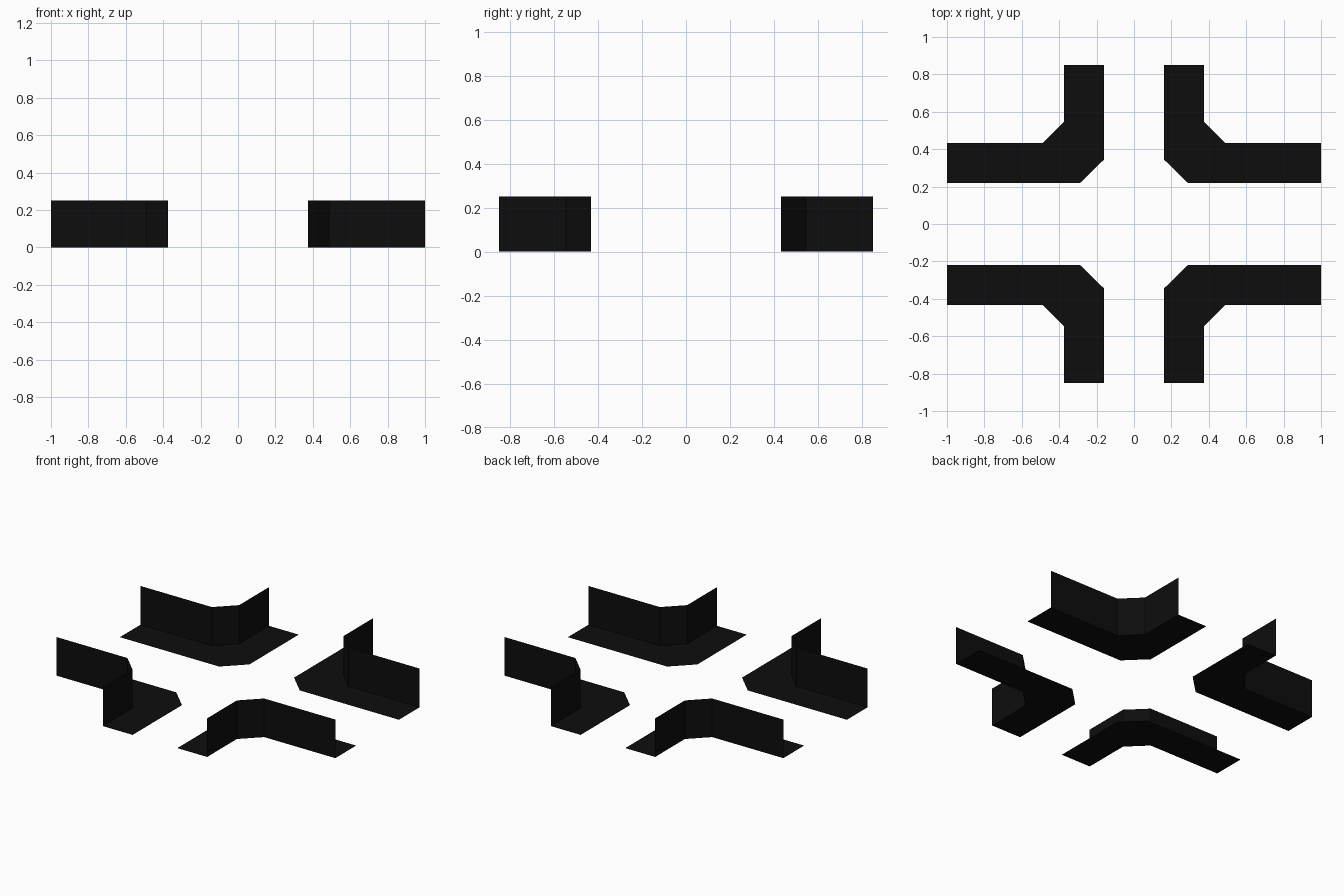
import bpy

if "Cube" in bpy.data.objects:
    bpy.data.objects.remove(bpy.data.objects["Cube"])

# Single near-black colour
black = bpy.data.materials.new("soft_black")
black.diffuse_color = (0.004, 0.004, 0.004, 1)
black.use_nodes = True
black.node_tree.nodes["Principled BSDF"].inputs["Base Color"].default_value = black.diffuse_color

HEIGHT = 0.25
# Plan outlines of one corner: edge facing the crossing, and the outer edge
inner = [(1.0, 0.219), (0.289, 0.219), (0.16, 0.345), (0.16, 0.85)]
outer = [(1.0, 0.432), (0.49, 0.432), (0.374, 0.546), (0.374, 0.85)]


def strip(name, path_a, path_b):
    """Open sheet of quads between two paths, mirrored to all four corners."""
    n = len(path_a)
    faces = [(i, n + i, n + i + 1, i + 1) for i in range(n - 1)]
    mesh = bpy.data.meshes.new(name)
    mesh.from_pydata(path_a + path_b, [], faces)
    mesh.materials.append(black)
    obj = bpy.data.objects.new(name, mesh)
    bpy.context.collection.objects.link(obj)
    mirror = obj.modifiers.new("four_corners", 'MIRROR')
    mirror.use_axis = (True, True, False)
    mirror.use_mirror_merge = False
    return obj


def at(path, z):
    return [(x, y, z) for x, y in path]


# Flat pavement, normals up
strip("pavement", at(outer, 0), at(inner, 0))

# Upright wall along the outer edge, facing the crossing
strip("corner_wall", at(outer, HEIGHT), at(outer, 0))
